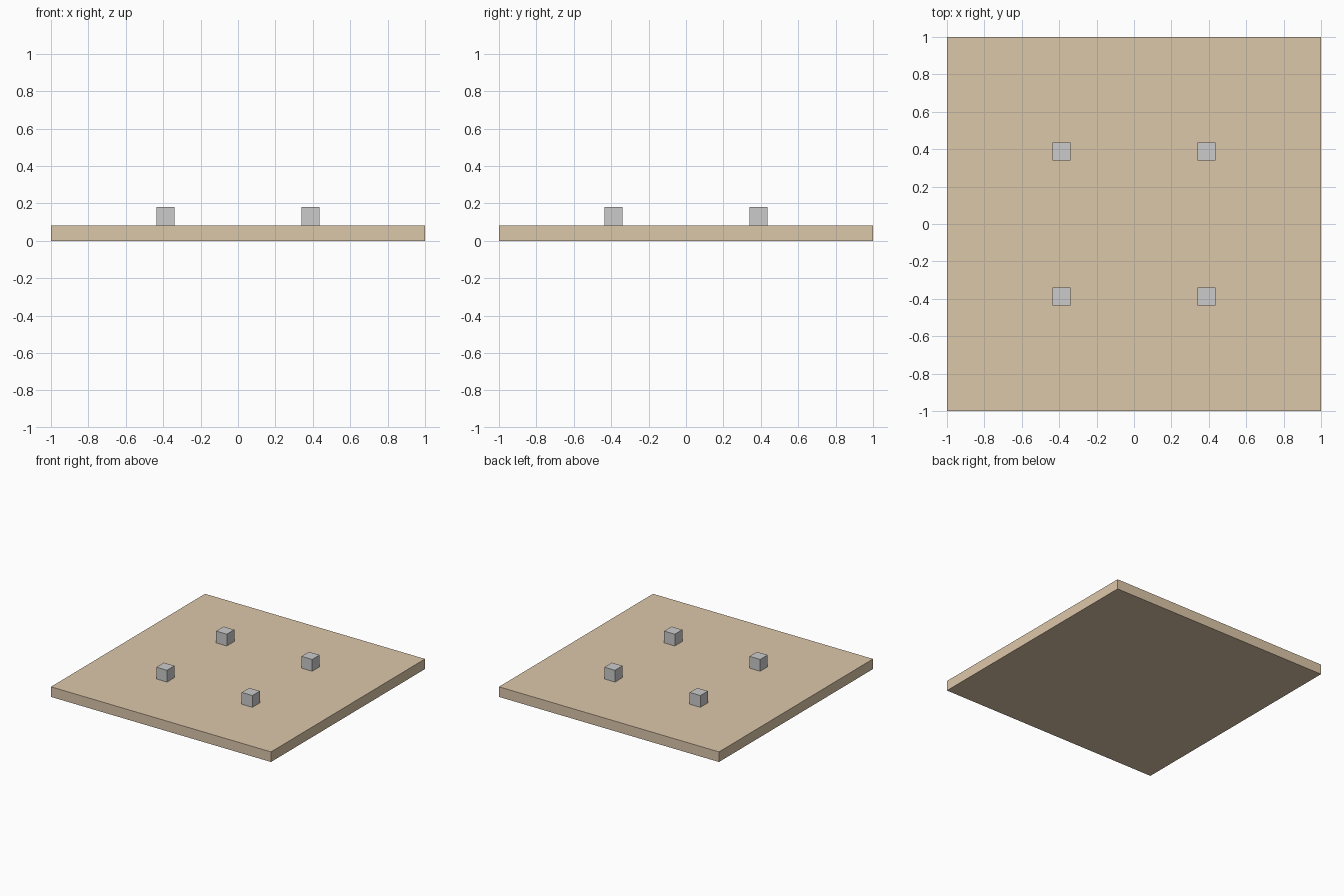
import bpy

if "Cube" in bpy.data.objects:
    bpy.data.objects.remove(bpy.data.objects["Cube"])

SLAB_H = 0.083   # slab thickness
PEG = 0.097      # cube edge length
OFFSET = 0.388   # cube centre distance from the axes


def box(name, size, location):
    bpy.ops.mesh.primitive_cube_add(size=1, location=location)
    obj = bpy.context.object
    obj.name = name
    obj.scale = size
    bpy.ops.object.transform_apply(location=False, rotation=False, scale=True)
    return obj


# Tan square slab
slab = box("base_slab", (2, 2, SLAB_H), (0, 0, SLAB_H / 2))
tan = bpy.data.materials.new("tan")
tan.diffuse_color = (0.72, 0.57, 0.40, 1)
tan.use_nodes = True
tan.node_tree.nodes["Principled BSDF"].inputs["Base Color"].default_value = tan.diffuse_color
slab.data.materials.append(tan)

# Four grey cubes resting on the slab
for y_name, y in (("front", -OFFSET), ("back", OFFSET)):
    for x_name, x in (("left", -OFFSET), ("right", OFFSET)):
        box(f"{y_name}_{x_name}_cube", (PEG, PEG, PEG), (x, y, SLAB_H + PEG / 2))
